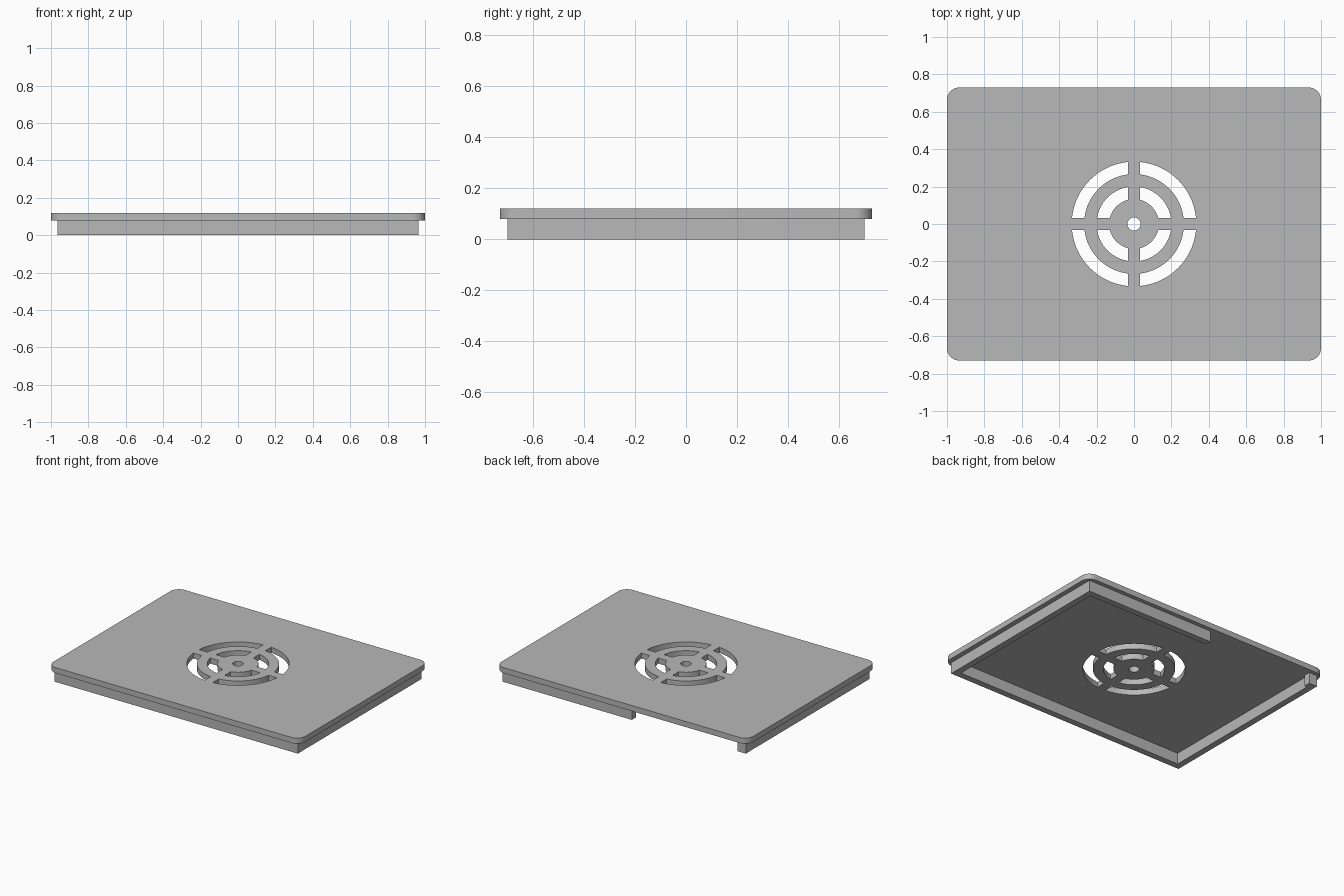
import bpy
import bmesh
from math import asin, cos, sin, pi

old = bpy.data.objects.get("Cube")
if old:
    bpy.data.objects.remove(old, do_unlink=True)

grey = bpy.data.materials.new("plain grey")
grey.use_nodes = True
grey.diffuse_color = (0.48, 0.48, 0.48, 1)
grey.node_tree.nodes["Principled BSDF"].inputs["Base Color"].default_value = grey.diffuse_color


def arc(cx, cy, r, a0, a1, steps):
    return [(cx + r * cos(a0 + (a1 - a0) * i / steps),
             cy + r * sin(a0 + (a1 - a0) * i / steps)) for i in range(steps + 1)]


def extruded(name, outlines, z0, z1):
    """Solid slab from closed outlines; inner outlines become holes."""
    curve = bpy.data.curves.new(name, "CURVE")
    curve.dimensions = "2D"
    curve.fill_mode = "BOTH"
    curve.extrude = (z1 - z0) / 2
    for points in outlines:
        spline = curve.splines.new("POLY")
        spline.points.add(len(points) - 1)
        for p, (x, y) in zip(spline.points, points):
            p.co = (x, y, 0, 1)
        spline.use_cyclic_u = True
    temp = bpy.data.objects.new(name + " outline", curve)
    bpy.context.collection.objects.link(temp)
    bpy.context.view_layer.update()
    mesh = bpy.data.meshes.new_from_object(
        temp.evaluated_get(bpy.context.evaluated_depsgraph_get()))
    bpy.data.objects.remove(temp, do_unlink=True)

    bm = bmesh.new()
    bm.from_mesh(mesh)
    bmesh.ops.remove_doubles(bm, verts=bm.verts, dist=0.0001)
    bmesh.ops.translate(bm, verts=bm.verts, vec=(0, 0, (z0 + z1) / 2))
    bmesh.ops.recalc_face_normals(bm, faces=bm.faces)
    bm.to_mesh(mesh)
    bm.free()
    mesh.name = name
    mesh.materials.clear()
    mesh.materials.append(grey)
    obj = bpy.data.objects.new(name, mesh)
    bpy.context.collection.objects.link(obj)
    bpy.ops.object.select_all(action="DESELECT")
    obj.select_set(True)
    bpy.context.view_layer.objects.active = obj
    bpy.ops.object.shade_smooth_by_angle(angle=pi / 6)
    return obj


HALF_X, HALF_Y, CORNER = 1.0, 0.73, 0.067
PLATE_BOTTOM, PLATE_TOP = 0.08, 0.12

# Rounded plate outline
plate = []
for k, (sx, sy) in enumerate([(1, 1), (-1, 1), (-1, -1), (1, -1)]):
    plate += arc(sx * (HALF_X - CORNER), sy * (HALF_Y - CORNER), CORNER,
                 k * pi / 2, (k + 1) * pi / 2, 10)

# Centre hole and two rings of quarter slots, split by a cross of straight bars
holes = [arc(0, 0, 0.035, 0, 2 * pi, 32)[:-1]]
BAR = 0.032
for inner, outer in [(0.133, 0.2), (0.267, 0.333)]:
    a, b = asin(BAR / inner), asin(BAR / outer)
    for k in range(4):
        q = k * pi / 2
        holes.append(arc(0, 0, outer, q + b, q + pi / 2 - b, 20)
                     + arc(0, 0, inner, q + pi / 2 - a, q + a, 20))

extruded("vented_plate", [plate] + holes, PLATE_BOTTOM, PLATE_TOP)

# Rim under the plate, open along part of the back
X, Y, T = 0.965, 0.70, 0.046
GAP_START, GAP_END = -0.90, -0.06
rim = [(GAP_START, Y), (-X, Y), (-X, -Y), (X, -Y), (X, Y), (GAP_END, Y),
       (GAP_END, Y - T), (X - T, Y - T), (X - T, T - Y), (T - X, T - Y),
       (T - X, Y - T), (GAP_START, Y - T)]
extruded("lower_rim", [rim], 0, PLATE_BOTTOM)
